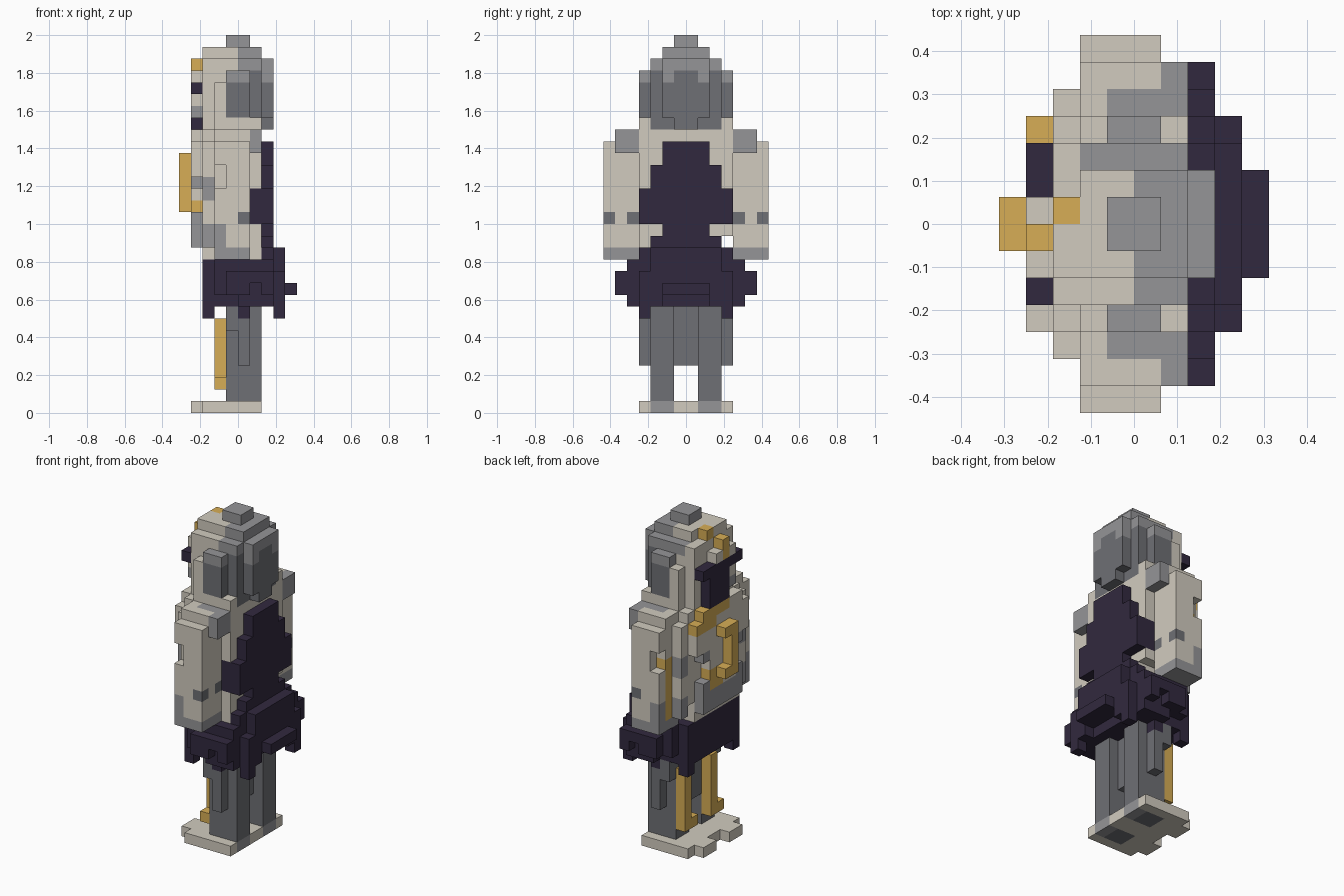
import bpy
import bmesh
from mathutils import Vector

V = 0.0625  # edge length of one block

old = bpy.data.objects.get("Cube")
if old:
    bpy.data.objects.remove(old, do_unlink=True)

COLOURS = {
    "pale_stone": (0.64, 0.6, 0.52),
    "mid_grey": (0.3, 0.3, 0.312),
    "dark_grey": (0.158, 0.16, 0.177),
    "dark_purple": (0.031, 0.022, 0.049),
    "gold": (0.68, 0.42, 0.092),
}
PALE, GREY, SLATE, PURPLE, GOLD = range(5)
materials = []
for label, rgb in COLOURS.items():
    m = bpy.data.materials.new(label)
    m.use_nodes = True
    m.diffuse_color = (*rgb, 1)
    bsdf = m.node_tree.nodes["Principled BSDF"]
    bsdf.inputs["Base Color"].default_value = (*rgb, 1)
    bsdf.inputs["Roughness"].default_value = 0.9
    materials.append(m)

cells = {}  # block position -> (part, colour)


def box(part, colour, x, y, z, mirror=False):
    """Fill a range of blocks; mirror repeats it across the y = 0 plane."""
    spans = [y, (-y[1], -y[0])] if mirror else [y]
    for y0, y1 in spans:
        for i in range(*x):
            for j in range(y0, y1):
                for k in range(*z):
                    cells[i, j, k] = (part, colour)


# Feet: a slab with two toe blocks
box("feet", PALE, (-3, 2), (-4, 4), (0, 1))
box("feet", PALE, (-4, -3), (1, 3), (0, 1), True)

# Legs with side pockets and gold shin strips
box("legs", SLATE, (-1, 2), (1, 3), (0, 9), True)
box("legs", GREY, (1, 2), (1, 3), (0, 1), True)
box("legs", SLATE, (-1, 1), (-1, 1), (4, 9))
box("legs", SLATE, (0, 1), (3, 4), (4, 9), True)
box("legs", SLATE, (-1, 0), (3, 4), (7, 9), True)
box("shin_strips", GOLD, (-2, -1), (2, 3), (2, 8))
box("shin_strips", GOLD, (-2, -1), (-2, -1), (2, 8))
box("shin_strips", GOLD, (-2, -1), (1, 2), (2, 3))
box("shin_strips", GOLD, (-2, -1), (-3, -2), (2, 3))

# Skirt with ragged hem and stepped back
box("skirt", PURPLE, (-3, 3), (-4, 4), (9, 13))
box("skirt", PURPLE, (-2, 3), (4, 5), (10, 13), True)
box("skirt", PURPLE, (0, 3), (4, 5), (9, 10), True)
box("skirt", PURPLE, (-1, 1), (5, 6), (10, 12), True)
box("skirt", PURPLE, (1, 3), (5, 6), (11, 12), True)
box("skirt", PURPLE, (2, 3), (5, 6), (10, 11), True)
box("skirt", PURPLE, (2, 4), (-3, 3), (11, 14))
box("skirt", PURPLE, (2, 3), (3, 4), (12, 14), True)
box("skirt", PURPLE, (3, 4), (-4, 4), (10, 12))
box("skirt", PURPLE, (3, 4), (2, 4), (9, 10), True)
box("skirt", PURPLE, (4, 5), (-2, 2), (10, 11))
for x in (-3, 0, 3):
    box("skirt", PURPLE, (x, x + 1), (3, 4), (8, 9), True)

# Torso: core, rounded chest, grey belly band
box("torso", PALE, (-3, 2), (-4, 4), (15, 24))
box("torso", PALE, (-3, 2), (-4, 3), (13, 15))
box("torso", PALE, (-2, 2), (3, 4), (24, 25), True)
box("torso", PALE, (-4, -3), (-3, 3), (19, 24))
box("torso", PALE, (-4, -3), (-2, 2), (16, 19))
box("torso", PALE, (-4, -3), (3, 4), (20, 23), True)
box("torso", GREY, (-4, -3), (-3, 3), (14, 16))
box("torso", GREY, (-4, -3), (2, 3), (16, 17), True)
box("torso", GREY, (-4, -3), (2, 3), (19, 20), True)

# Arms with shoulders, cuffs and elbow spots
box("arms", PALE, (-1, 1), (5, 7), (13, 23), True)
box("arms", PALE, (-2, -1), (5, 6), (13, 23), True)
box("arms", PALE, (-2, -1), (6, 7), (13, 19), True)
box("arms", PALE, (-2, -1), (6, 7), (21, 23), True)
box("arms", PALE, (-3, 1), (4, 5), (14, 23), True)
box("arms", PALE, (-2, 1), (4, 6), (23, 24), True)
box("arms", GREY, (-1, 1), (4, 5), (23, 24), True)
box("arms", GREY, (1, 2), (4, 6), (22, 24), True)
box("arms", GREY, (-2, 1), (4, 7), (13, 14), True)
box("arms", SLATE, (0, 1), (6, 7), (16, 17), True)
box("arms", SLATE, (0, 1), (4, 5), (16, 17), True)
box("arms", GREY, (-2, -1), (6, 7), (14, 16), True)
box("arms", GREY, (-3, -2), (4, 5), (14, 16), True)
box("arms", GREY, (-3, -2), (4, 5), (18, 20), True)

# Gold chest strap, arm strip and front loop
box("chest_strap", GOLD, (-4, -3), (1, 4), (22, 23))
box("chest_strap", GOLD, (-4, -3), (-1, 3), (23, 24))
box("chest_strap", GOLD, (-2, -1), (5, 6), (14, 20))
box("front_loop", GOLD, (-5, -4), (-1, 1), (17, 18))
box("front_loop", GOLD, (-5, -4), (-1, 1), (21, 22))
box("front_loop", GOLD, (-5, -4), (-1, 0), (17, 22))
box("front_loop", GOLD, (-4, -3), (-2, 2), (17, 18))
box("front_loop", GOLD, (-4, -3), (0, 2), (16, 17))

# Cape on the back with side wings
box("cape", PURPLE, (2, 3), (-2, 2), (14, 23))
box("cape", PURPLE, (2, 3), (2, 3), (16, 21), True)
box("cape", PURPLE, (2, 3), (2, 3), (14, 15), True)
box("cape", PURPLE, (1, 3), (3, 4), (16, 19), True)

# Head: pale front, grey hair, ear covers, top knot
box("head", PALE, (-3, 2), (-3, 3), (24, 30))
box("head", PALE, (-2, 2), (-2, 2), (30, 31))
box("head", PALE, (-3, -2), (-2, 0), (30, 31))
box("head", PALE, (-2, -1), (3, 4), (25, 28), True)
box("hair", SLATE, (1, 2), (-3, 3), (24, 29))
box("hair", GREY, (0, 2), (-3, 3), (29, 30))
box("hair", GREY, (-2, 0), (2, 3), (29, 30))
box("hair", GREY, (0, 2), (-2, 2), (30, 31))
box("hair", SLATE, (2, 3), (-2, 2), (25, 29))
box("hair", GREY, (2, 3), (1, 2), (28, 29), True)
box("hair", SLATE, (2, 3), (-1, 1), (24, 29))
box("hair", GREY, (2, 3), (-2, 2), (29, 30))
box("hair", GREY, (-1, 1), (-1, 1), (31, 32))
box("ear_covers", SLATE, (-1, 1), (3, 4), (25, 28), True)
box("ear_covers", GREY, (-1, 1), (3, 4), (28, 29), True)

# Face: brow, cheek, dark mask and gold crest
box("face", PALE, (-4, -3), (-2, 1), (26, 29))
box("face", GREY, (-4, -3), (-2, -1), (25, 26))
box("mask", PURPLE, (-4, -3), (-3, 3), (27, 28))
box("mask", PURPLE, (-4, -3), (-1, 2), (24, 27))
box("crest", GOLD, (-4, -3), (-1, 0), (28, 30))
box("crest", GOLD, (-3, -2), (0, 1), (30, 31))

# Outer skin of each part as flat quads
AXES = [Vector(d) for d in ((1, 0, 0), (0, 1, 0), (0, 0, 1))]


def build(part):
    bm = bmesh.new()
    verts = {}

    def vert(p):
        key = tuple(round(c) for c in p)
        if key not in verts:
            verts[key] = bm.verts.new(Vector(key) * V)
        return verts[key]

    for pos, (owner, colour) in cells.items():
        if owner != part:
            continue
        for a in range(3):
            u, w = AXES[(a + 1) % 3], AXES[(a + 2) % 3]
            for side in (0, 1):
                near = Vector(pos) + AXES[a] * (2 * side - 1)
                if tuple(round(c) for c in near) in cells:
                    continue
                o = Vector(pos) + AXES[a] * side
                loop = [o, o + u, o + u + w, o + w]
                if not side:
                    loop.reverse()
                face = bm.faces.new([vert(p) for p in loop])
                face.material_index = colour
    mesh = bpy.data.meshes.new(part)
    bm.to_mesh(mesh)
    bm.free()
    for m in materials:
        mesh.materials.append(m)
    bpy.context.collection.objects.link(bpy.data.objects.new(part, mesh))


for part in dict.fromkeys(owner for owner, _ in cells.values()):
    build(part)
